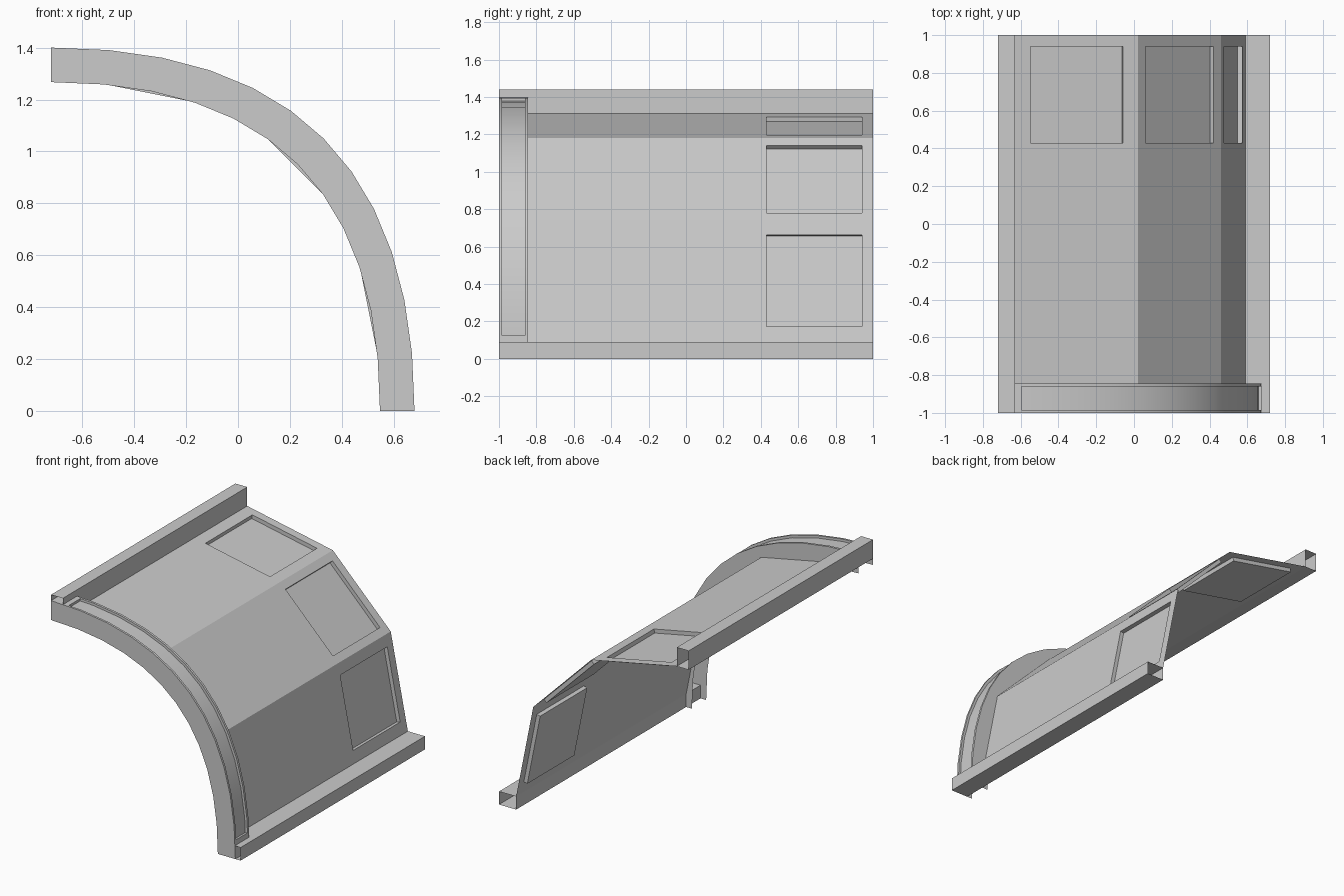
import bpy, bmesh
from mathutils import Vector

if "Cube" in bpy.data.objects:
    bpy.data.objects.remove(bpy.data.objects["Cube"])

X0 = -0.72            # arch centre line in x
Y_RIB = -0.845        # back face of the rib


def make_object(name, quads, smooth=False):
    """Build a sheet mesh from quads given as (radial x, y, z) corners."""
    bm = bmesh.new()
    for q in quads:
        bm.faces.new([bm.verts.new((p[0] + X0, p[1], p[2])) for p in q])
    bmesh.ops.remove_doubles(bm, verts=bm.verts, dist=0.0005)
    bmesh.ops.recalc_face_normals(bm, faces=bm.faces)
    # open sheets face up and outward
    if sum((f.normal.x + f.normal.z) * f.calc_area() for f in bm.faces) < 0:
        bmesh.ops.reverse_faces(bm, faces=bm.faces)
    mesh = bpy.data.meshes.new(name)
    bm.to_mesh(mesh)
    bm.free()
    obj = bpy.data.objects.new(name, mesh)
    bpy.context.collection.objects.link(obj)
    if smooth:
        bpy.ops.object.select_all(action='DESELECT')
        obj.select_set(True)
        bpy.context.view_layer.objects.active = obj
        bpy.ops.object.shade_smooth_by_angle()
    return obj


def strip(a, ya, b, yb):
    """Quad between profile edge a at depth ya and profile edge b at depth yb."""
    return [(a[0].x, ya, a[0].y), (a[1].x, ya, a[1].y),
            (b[1].x, yb, b[1].y), (b[0].x, yb, b[0].y)]


def beam(name, x1, x2, z1, z2):
    """Square tube running the full length, open at both ends."""
    c = [Vector(p) for p in ((x1, z1), (x2, z1), (x2, z2), (x1, z2))]
    make_object(name, [strip((c[i], c[i - 1]), -1, (c[i], c[i - 1]), 1) for i in range(4)])


def panel(name, p, q, u1, u2):
    """Flat panel from p to q with a recessed window between u1 and u2."""
    p, q = Vector(p), Vector(q)
    d = (q - p).normalized()
    inward = Vector((d.y, -d.x)) * 0.027
    if inward.x + inward.y > 0:
        inward = -inward
    a, b = p.lerp(q, u1), p.lerp(q, u2)
    ai, bi = a + inward, b + inward
    y1, y2 = 0.43, 0.94
    quads = []
    us, ys = [p, a, b, q], [Y_RIB, y1, y2, 1]
    for i in range(3):
        for j in range(3):
            if (i, j) != (1, 1):
                e = (us[i], us[i + 1])
                quads.append(strip(e, ys[j], e, ys[j + 1]))
    # recess walls and floor
    quads += [strip((a, b), y, (ai, bi), y) for y in (y1, y2)]
    quads += [strip((s, t), y1, (s, t), y2) for s, t in ((a, ai), (b, bi), (ai, bi))]
    make_object(name, quads)


# beams along the crown and the foot
beam("top_beam", 0, 0.09, 1.31, 1.44)
beam("bottom_beam", 1.31, 1.44, 0, 0.09)

# three angled wall panels with recessed windows
panel("upper_panel", (0.09, 1.31), (0.74, 1.18), 0.125, 0.88)
panel("middle_panel", (0.74, 1.18), (1.18, 0.74), 0.09, 0.91)
panel("lower_panel", (1.18, 0.74), (1.31, 0.09), 0.12, 0.875)

# curved rib: channel with a groove along its outer face
R, H, N = 1.4, 0.933, 12


def arc(t):
    s = 1 - t
    return Vector((3 * s * s * t * H + 3 * s * t * t * R + t ** 3 * R,
                   s ** 3 * R + 3 * s * s * t * R + 3 * s * t * t * H))


outer = [arc(i / N) for i in range(N + 1)]
outer.insert(1, outer[0].lerp(outer[1], 0.56))
outer.insert(-1, outer[-1].lerp(outer[-2], 0.56))
g1, g2, depth = -0.985, -0.861, 0.988
quads = []
last = len(outer) - 2
for i in range(last + 1):
    e = (outer[i], outer[i + 1])
    inner = (e[0] * 0.905, e[1] * 0.905)
    floor = (e[0] * depth, e[1] * depth)
    quads += [strip(e, y, inner, y) for y in (-1, Y_RIB)]          # side webs
    quads += [strip(e, -1, e, g1), strip(e, g2, e, Y_RIB)]         # lips
    if i in (0, last):
        quads.append(strip(e, g1, e, g2))                          # plain ends
        k = outer[1] if i == 0 else outer[last]
        quads.append(strip((k, k * depth), g1, (k, k * depth), g2))
    else:
        quads += [strip(e, y, floor, y) for y in (g1, g2)]         # groove walls
        quads.append(strip(floor, g1, floor, g2))                  # groove floor
make_object("arched_rib", quads, smooth=True)
